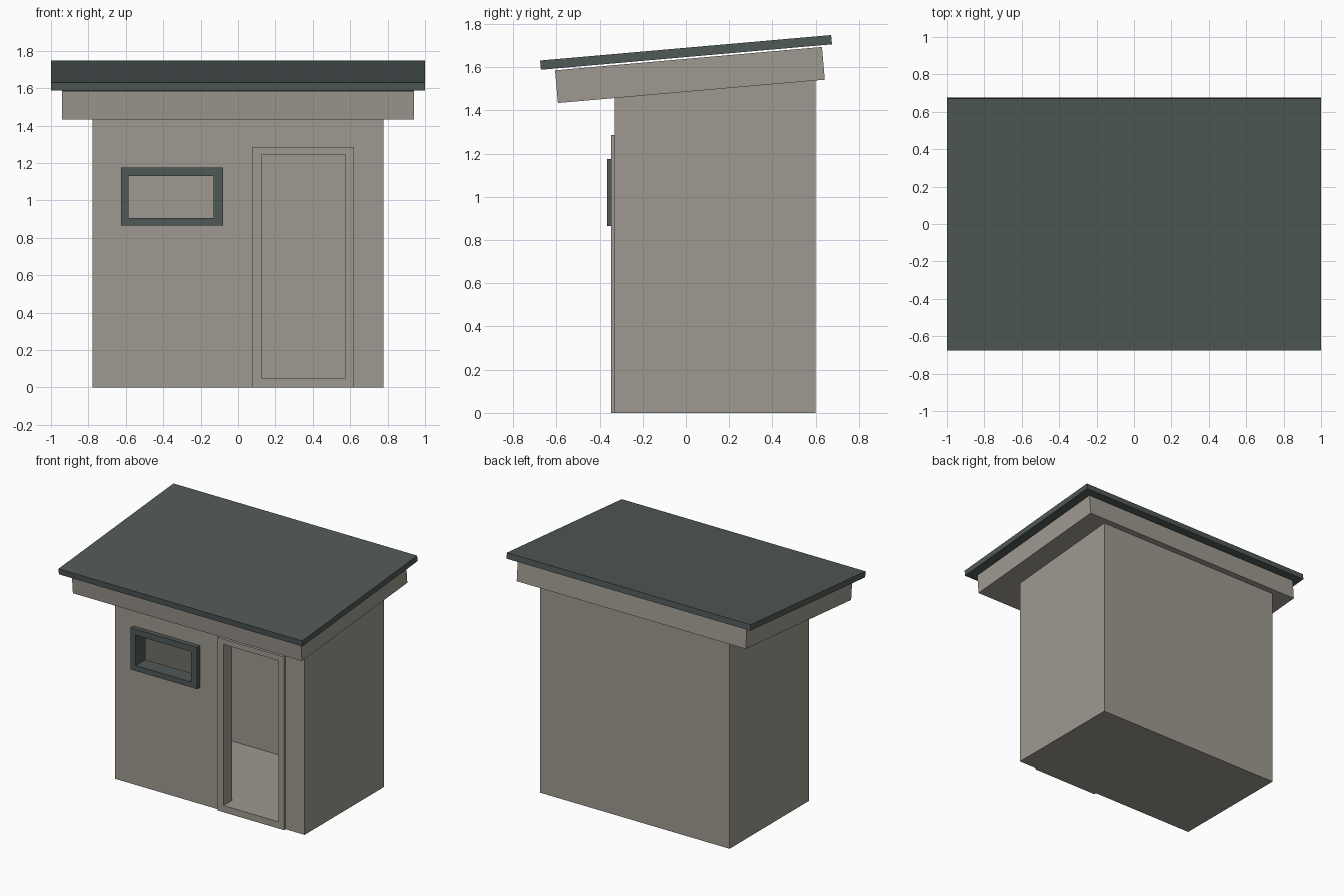
import bpy, bmesh, math
from mathutils import Matrix

if "Cube" in bpy.data.objects:
    bpy.data.objects.remove(bpy.data.objects["Cube"])


def material(name, rgb):
    m = bpy.data.materials.new(name)
    m.diffuse_color = (*rgb, 1)
    m.use_nodes = True
    m.node_tree.nodes["Principled BSDF"].inputs["Base Color"].default_value = m.diffuse_color
    return m


STONE = material("warm grey plaster", (0.345, 0.322, 0.282))
SLATE = material("dark slate", (0.079, 0.100, 0.096))


def add_object(name, bm, mat):
    bmesh.ops.recalc_face_normals(bm, faces=bm.faces)
    mesh = bpy.data.meshes.new(name)
    bm.to_mesh(mesh)
    bm.free()
    mesh.materials.append(mat)
    obj = bpy.data.objects.new(name, mesh)
    bpy.context.collection.objects.link(obj)
    return obj


def box(name, x, y, z, mat):
    """Box from (min, max) ranges on each axis."""
    bm = bmesh.new()
    bmesh.ops.create_cube(bm, size=1)
    for v in bm.verts:
        v.co = [r[0] if c < 0 else r[1] for c, r in zip(v.co, (x, y, z))]
    return add_object(name, bm, mat)


def sloped_slab(name, size, centre, mat):
    """Box tilted by the roof pitch."""
    bm = bmesh.new()
    bmesh.ops.create_cube(bm, size=1)
    bmesh.ops.scale(bm, vec=size, verts=bm.verts)
    bm.transform(Matrix.Translation(centre) @ Matrix.Rotation(math.radians(5), 4, 'X'))
    return add_object(name, bm, mat)


def frame(name, outer, inner, y, mat):
    """Rectangular ring; outer and inner are (x0, x1, z0, z1)."""
    bm = bmesh.new()

    def loop(r, depth):
        return [bm.verts.new((r[i], depth, r[k])) for i, k in ((0, 2), (1, 2), (1, 3), (0, 3))]
    rings = [loop(outer, y[0]), loop(inner, y[0]), loop(inner, y[1]), loop(outer, y[1])]
    for a in range(4):
        p, q = rings[a], rings[(a + 1) % 4]
        for i in range(4):
            j = (i + 1) % 4
            bm.faces.new((p[i], p[j], q[j], q[i]))
    return add_object(name, bm, mat)


DOOR = (0.075, 0.62, 0.0, 1.285)
WINDOW = (-0.625, -0.08, 0.865, 1.175)
WALL_IN = -0.25  # inner face of the front wall

# Walls: side profile with a sloping top, extruded along x
bm = bmesh.new()
profile = [(-0.33, 0), (0.60, 0), (0.60, 1.61), (-0.33, 1.53)]
face = bm.faces.new([bm.verts.new((-0.778, y, z)) for y, z in profile])
ext = bmesh.ops.extrude_face_region(bm, geom=[face])["geom"]
bmesh.ops.translate(bm, vec=(1.556, 0, 0),
                    verts=[g for g in ext if isinstance(g, bmesh.types.BMVert)])
walls = add_object("walls", bm, STONE)

# Hollow room, door hole and window hole
cutters = [
    box("room_cutter", (-0.70, 0.70), (WALL_IN, 0.525), (0.05, 2.0), STONE),
    box("door_cutter", DOOR[:2], (-0.5, -0.2), (0.05, DOOR[3]), STONE),
    box("window_cutter", WINDOW[:2], (-0.5, -0.2), WINDOW[2:], STONE),
]
for c in cutters:
    mod = walls.modifiers.new(c.name, 'BOOLEAN')
    mod.operation, mod.solver, mod.object = 'DIFFERENCE', 'EXACT', c
bpy.context.view_layer.update()
cut = bpy.data.meshes.new_from_object(walls.evaluated_get(bpy.context.evaluated_depsgraph_get()))
walls.modifiers.clear()
walls.data = cut
for c in cutters:
    bpy.data.objects.remove(c)

# Door and window frames lining the holes
frame("door_frame", DOOR, (0.125, 0.575, 0.05, 1.245), (-0.348, WALL_IN), STONE)
frame("window_frame", WINDOW, (-0.585, -0.13, 0.905, 1.13), (-0.365, WALL_IN), SLATE)

# Sloping eaves block and roof sheet
sloped_slab("eaves", (1.88, 1.24, 0.152), (0, 0.018, 1.5635), STONE)
sloped_slab("roof", (2.0, 1.352, 0.043), (0, 0, 1.668), SLATE)
